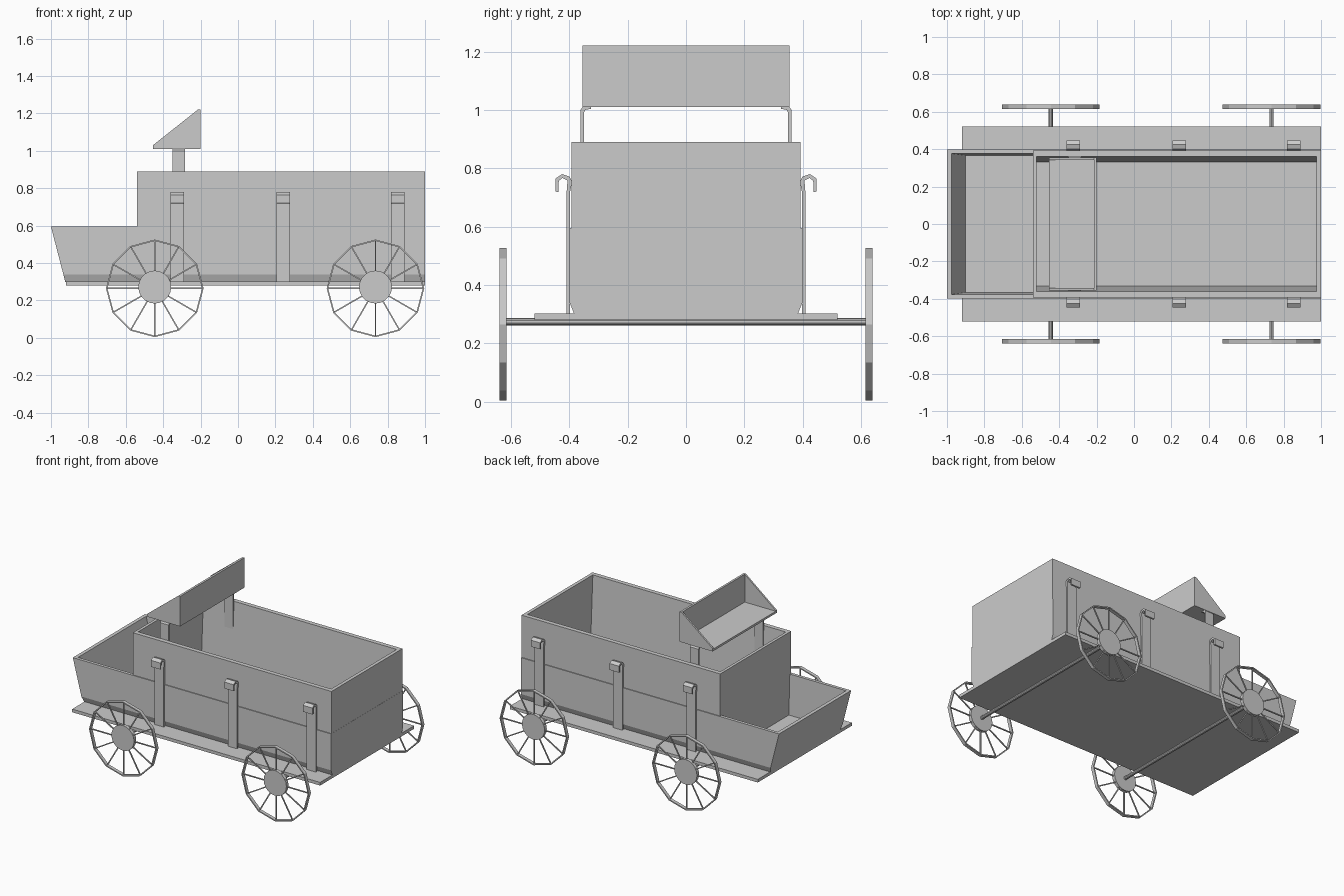
import bpy, bmesh
from math import sin, cos, pi
from mathutils import Matrix, Vector

if "Cube" in bpy.data.objects:
    bpy.data.objects.remove(bpy.data.objects["Cube"])


def finish(bm, name, mirror=False):
    bmesh.ops.recalc_face_normals(bm, faces=bm.faces)
    me = bpy.data.meshes.new(name)
    bm.to_mesh(me)
    bm.free()
    ob = bpy.data.objects.new(name, me)
    bpy.context.collection.objects.link(ob)
    if mirror:
        m = ob.modifiers.new("mirror", 'MIRROR')
        m.use_axis = (False, True, False)
        m.use_mirror_merge = False
    return ob


def add_box(bm, x0, x1, y0, y1, z0, z1):
    m = Matrix.Translation(((x0 + x1) / 2, (y0 + y1) / 2, (z0 + z1) / 2))
    bmesh.ops.create_cube(bm, size=1, matrix=m @ Matrix.Diagonal((x1 - x0, y1 - y0, z1 - z0, 1)))


def loft_tub(name, rings):
    """Open tub: rectangular rings (x0, x1, half width, z) joined outside to inside."""
    bm = bmesh.new()
    loops = [[bm.verts.new(p) for p in ((a, -w, z), (b, -w, z), (b, w, z), (a, w, z))]
             for a, b, w, z in rings]
    for l0, l1 in zip(loops, loops[1:]):
        for i in range(4):
            j = (i + 1) % 4
            bm.faces.new((l0[i], l0[j], l1[j], l1[i]))
    bm.faces.new(loops[0])
    bm.faces.new(loops[-1])
    return finish(bm, name)


def add_prism(bm, pts, offset):
    """Closed polygon extruded along offset."""
    a = [bm.verts.new(p) for p in pts]
    b = [bm.verts.new(Vector(p) + Vector(offset)) for p in pts]
    bm.faces.new(a)
    bm.faces.new(b[::-1])
    for i in range(len(a)):
        j = (i + 1) % len(a)
        bm.faces.new((a[i], b[i], b[j], a[j]))


# base plank
bm = bmesh.new()
add_box(bm, -0.92, 1.0, -0.52, 0.52, 0.28, 0.302)
finish(bm, "base_plank")

# lower tub with raked front, and upper box
loft_tub("lower_tub", [(-0.924, 1, 0.383, 0.30), (-0.934, 1, 0.399, 0.34),
                       (-1, 1, 0.399, 0.595), (-0.975, 0.98, 0.377, 0.595),
                       (-0.90, 0.98, 0.367, 0.312)])
loft_tub("upper_box", [(-0.54, 0.999, 0.365, 0.304), (-0.54, 0.999, 0.393, 0.50),
                       (-0.54, 0.999, 0.393, 0.89), (-0.52, 0.975, 0.362, 0.89),
                       (-0.52, 0.975, 0.332, 0.314)])

# hooked straps on both sides
hook = [(0.397, 0.302), (0.397, 0.72), (0.39, 0.755), (0.40, 0.772), (0.425, 0.78),
        (0.447, 0.765), (0.447, 0.72), (0.437, 0.718), (0.436, 0.757), (0.423, 0.767),
        (0.406, 0.758), (0.409, 0.72), (0.409, 0.302)]
for i, x in enumerate((-0.325, 0.243, 0.853)):
    bm = bmesh.new()
    add_prism(bm, [(x - 0.036, y, z) for y, z in hook], (0.072, 0, 0))
    finish(bm, f"strap_{i + 1}", mirror=True)

# seat: floor, back board, triangular cheeks
bm = bmesh.new()
add_box(bm, -0.455, -0.2, -0.355, 0.355, 1.01, 1.025)
add_box(bm, -0.215, -0.2, -0.355, 0.355, 1.025, 1.22)
finish(bm, "seat")
bm = bmesh.new()
add_prism(bm, [(-0.455, 0.343, 1.01), (-0.2, 0.343, 1.01), (-0.2, 0.343, 1.22),
               (-0.215, 0.343, 1.22), (-0.455, 0.343, 1.03)], (0, 0.012, 0))
finish(bm, "seat_cheek", mirror=True)

# bent seat brackets
bracket = [(0.362, 0.70), (0.362, 1.0), (0.354, 1.01), (0.325, 1.01),
           (0.325, 1.004), (0.345, 1.0), (0.35, 0.99), (0.35, 0.70)]
bm = bmesh.new()
add_prism(bm, [(-0.35, y, z) for y, z in bracket], (0.066, 0, 0))
finish(bm, "seat_bracket", mirror=True)

# wheels (12-sided rim, thin spokes, hub disc) and axles
R, CZ, Y0, Y1, N = 0.261, 0.265, 0.616, 0.64, 12
for name, cx in (("front", -0.445), ("rear", 0.735)):
    bm = bmesh.new()
    rim = []
    for i in range(N):
        a = 2 * pi * i / N
        rim.append([bm.verts.new((cx + r * cos(a), y, CZ + r * sin(a)))
                    for r, y in ((R, Y0), (R, Y1), (R - 0.008, Y1), (R - 0.008, Y0))])
    for i in range(N):
        p, q = rim[i], rim[(i + 1) % N]
        for k in range(4):
            bm.faces.new((p[k], p[(k + 1) % 4], q[(k + 1) % 4], q[k]))
    ym = (Y0 + Y1) / 2
    for i in range(N):
        m = (Matrix.Translation((cx, ym, CZ)) @ Matrix.Rotation(2 * pi * i / N, 4, 'Y')
             @ Matrix.Translation((0.167, 0, 0)) @ Matrix.Diagonal((0.176, 0.007, 0.007, 1)))
        bmesh.ops.create_cube(bm, size=1, matrix=m)
    bmesh.ops.create_cone(bm, cap_ends=True, segments=20, radius1=0.088, radius2=0.088,
                          depth=Y1 - Y0,
                          matrix=Matrix.Translation((cx, ym, 0.272)) @ Matrix.Rotation(pi / 2, 4, 'X'))
    finish(bm, name + "_wheel", mirror=True)

    bm = bmesh.new()
    bmesh.ops.create_cone(bm, cap_ends=True, segments=10, radius1=0.012, radius2=0.012,
                          depth=2 * ym,
                          matrix=Matrix.Translation((cx, 0, 0.274)) @ Matrix.Rotation(pi / 2, 4, 'X'))
    finish(bm, name + "_axle")
